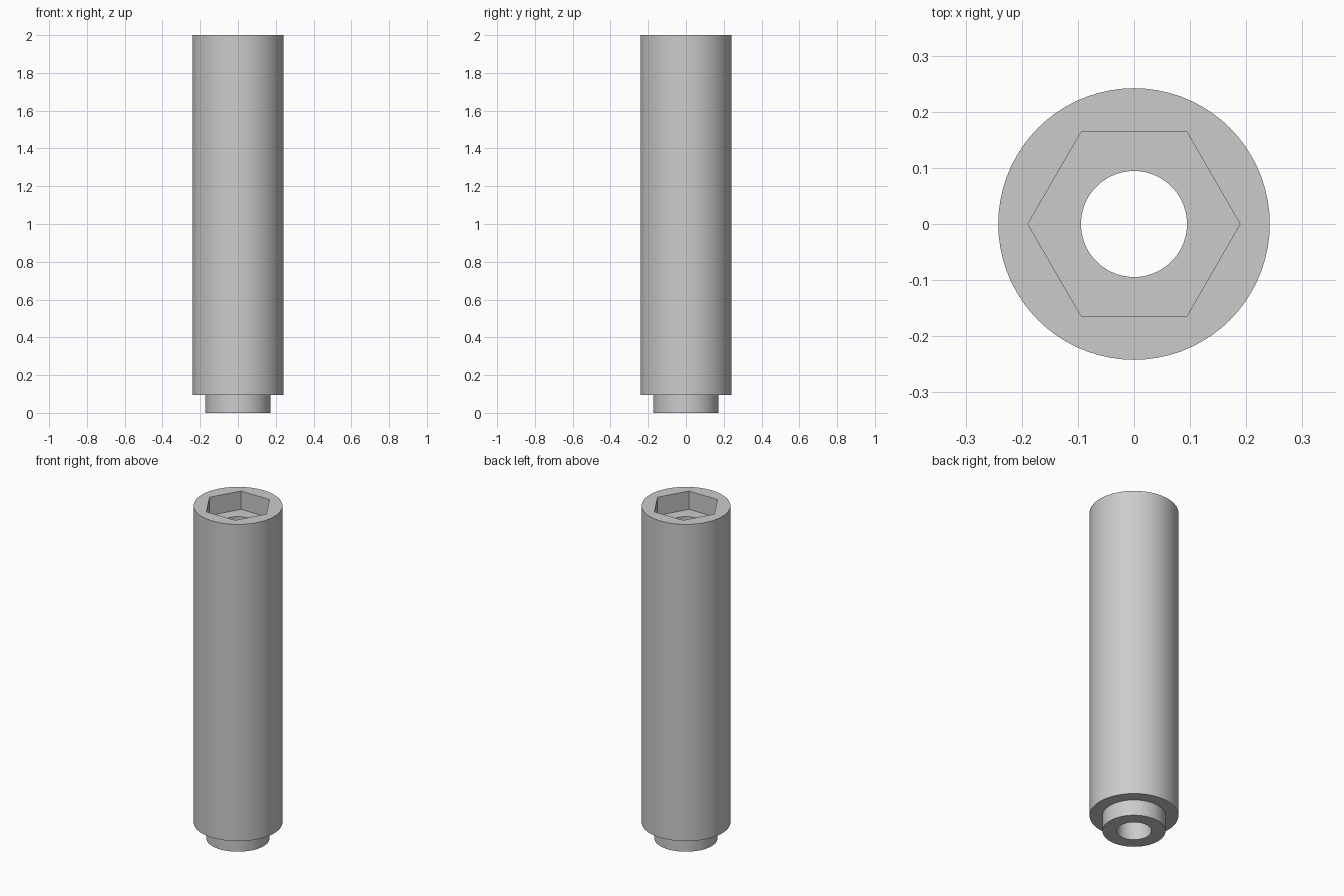
import bpy
import bmesh
from math import cos, pi, radians, sin

SEGMENTS = 72  # divisible by six, so the hexagon corners fall on vertices

cube = bpy.data.objects.get("Cube")
if cube:
    bpy.data.objects.remove(cube, do_unlink=True)

metal = bpy.data.materials.new("grey_metal")
metal.use_nodes = True
grey = (0.6, 0.6, 0.6, 1)
metal.diffuse_color = grey
metal.node_tree.nodes["Principled BSDF"].inputs["Base Color"].default_value = grey


def add_ring(bm, radius, z, hexagonal=False):
    """A closed ring of vertices, round or pulled in to a hexagon."""
    ring = []
    for i in range(SEGMENTS):
        a = 2 * pi * i / SEGMENTS
        r = radius
        if hexagonal:
            r *= cos(pi / 6) / cos(a % (pi / 3) - pi / 6)
        ring.append(bm.verts.new((r * cos(a), r * sin(a), z)))
    return ring


# Dimensions
body_radius, collar_radius, hex_radius, bore_radius = 0.242, 0.172, 0.189, 0.0945
height, shoulder, pocket_floor = 2.0, 0.096, 1.89

# Closed section: up the outside, down the hexagonal pocket, through the bore
bm = bmesh.new()
rings = [
    add_ring(bm, collar_radius, 0),
    add_ring(bm, collar_radius, shoulder),
    add_ring(bm, body_radius, shoulder),
    add_ring(bm, body_radius, height),
    add_ring(bm, hex_radius, height, True),
    add_ring(bm, hex_radius, pocket_floor, True),
    add_ring(bm, bore_radius, pocket_floor),
    add_ring(bm, bore_radius, 0),
]
for lower, upper in zip(rings, rings[1:] + rings[:1]):
    for i in range(SEGMENTS):
        j = (i + 1) % SEGMENTS
        bm.faces.new((lower[i], lower[j], upper[j], upper[i]))
bmesh.ops.recalc_face_normals(bm, faces=bm.faces)

mesh = bpy.data.meshes.new("socket_sleeve")
bm.to_mesh(mesh)
bm.free()
mesh.materials.append(metal)
sleeve = bpy.data.objects.new("socket_sleeve", mesh)
bpy.context.collection.objects.link(sleeve)

# Smooth barrel, crisp rims and pocket corners
bpy.ops.object.select_all(action="DESELECT")
sleeve.select_set(True)
bpy.context.view_layer.objects.active = sleeve
bpy.ops.object.shade_smooth_by_angle(angle=radians(30))
